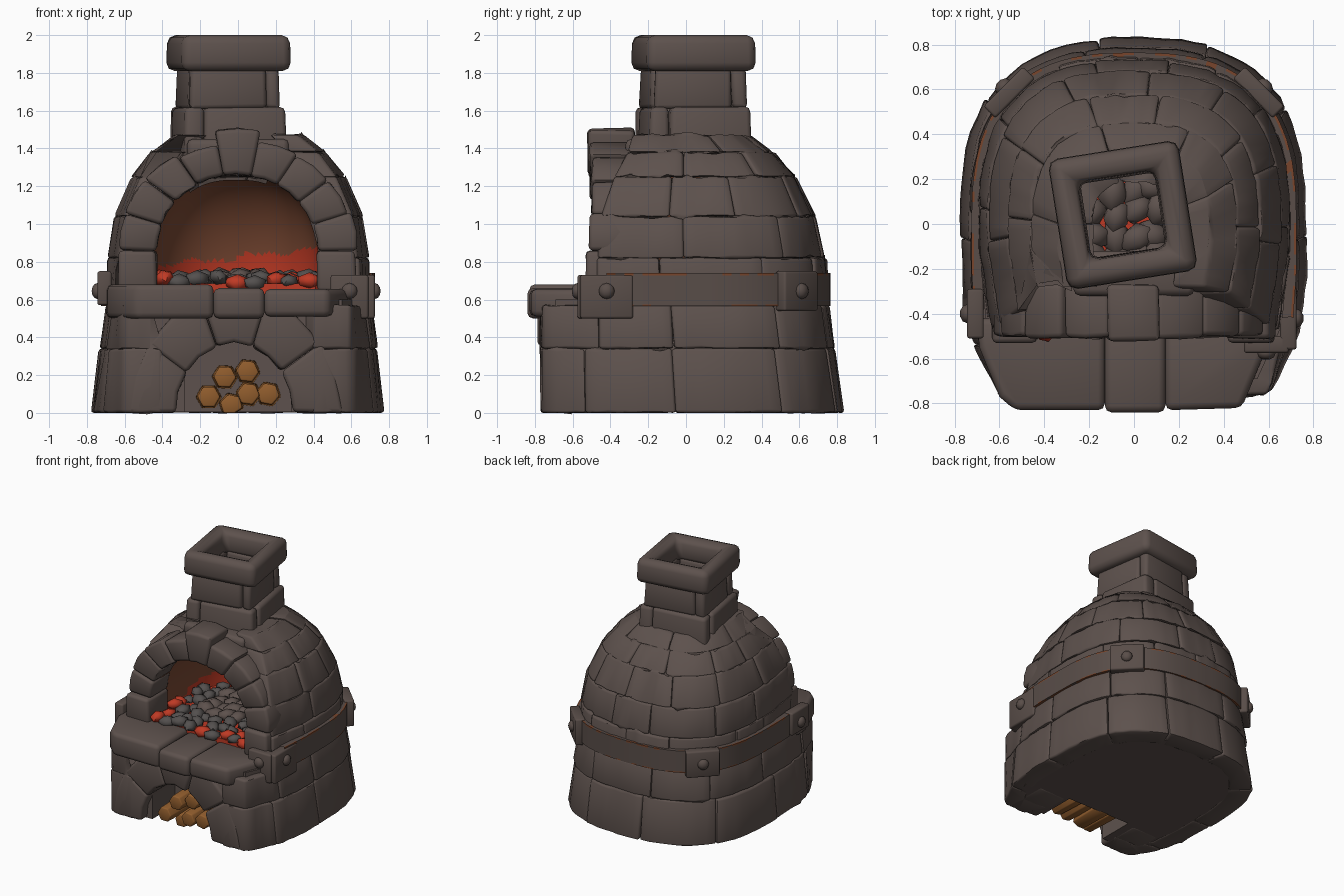
import bpy, bmesh, math, random
from mathutils import Matrix, Vector

random.seed(4)
if "Cube" in bpy.data.objects:
    bpy.data.objects.remove(bpy.data.objects["Cube"])


def material(name, rgb):
    m = bpy.data.materials.new(name)
    m.use_nodes = True
    m.diffuse_color = (*rgb, 1)
    m.node_tree.nodes["Principled BSDF"].inputs["Base Color"].default_value = (*rgb, 1)
    return m


STONE = material("warm grey stone", (0.11, 0.083, 0.074))
IRON = material("dark iron", (0.10, 0.075, 0.066))
RUST = material("rust", (0.19, 0.06, 0.025))
SOOT = material("baked brown", (0.19, 0.064, 0.032))
GLOW = material("ember red", (0.52, 0.042, 0.018))
COAL = material("coal grey", (0.088, 0.08, 0.077))
WOOD = material("log brown", (0.28, 0.108, 0.026))
smooth_objects = []


def finish(name, bm, mats, bevel=0.0):
    bmesh.ops.recalc_face_normals(bm, faces=bm.faces)
    if bevel:
        edges = [e for e in bm.edges if e.calc_face_angle(0) > 0.6]
        bmesh.ops.bevel(bm, geom=edges, offset=bevel, segments=2, profile=0.5,
                        affect='EDGES', clamp_overlap=True)
    me = bpy.data.meshes.new(name)
    bm.to_mesh(me)
    bm.free()
    for m in mats:
        me.materials.append(m)
    ob = bpy.data.objects.new(name, me)
    bpy.context.collection.objects.link(ob)
    smooth_objects.append(ob)


def prism(name, a, b, mat=STONE, bevel=0.03, jitter=0.0):
    """Solid between two matching loops of points."""
    bm = bmesh.new()

    def vert(p):
        v = Vector(p) + Vector([random.uniform(-jitter, jitter) for _ in range(3)])
        v.z = max(v.z, 0)
        return bm.verts.new(v)
    va, vb = [vert(p) for p in a], [vert(p) for p in b]
    bm.faces.new(va)
    bm.faces.new(vb)
    for i in range(len(va)):
        k = (i + 1) % len(va)
        bm.faces.new((va[i], va[k], vb[k], vb[i]))
    finish(name, bm, [mat], bevel)


def slab(name, poly, z0, z1, **kw):
    prism(name, [(x, y, z0) for x, y in poly], [(x, y, z1) for x, y in poly], **kw)


# Body outline: height, half width, depth of the rounded back, front of the dome
PROFILE = [(0, .77, .83, -.47), (.35, .73, .78, -.47), (.57, .70, .75, -.47), (.82, .69, .73, -.47),
           (1.05, .65, .68, -.45), (1.25, .56, .575, -.38), (1.38, .46, .455, -.31), (1.47, .34, .34, -.28)]


def size_at(z):
    for p, q in zip(PROFILE, PROFILE[1:]):
        if z <= q[0]:
            t = (z - p[0]) / (q[0] - p[0])
            return [a + (b - a) * t for a, b in zip(p[1:], q[1:])]
    return PROFILE[-1][1:]


def outline(w, b, front):
    """U-shaped plan from one front end, round the back, to the other."""
    half = [(w * c ** .75, b * s ** .75) for c, s in
            ((math.cos(i * math.pi / 24), math.sin(i * math.pi / 24)) for i in range(12))]
    half = front + half
    return half + [(0, b)] + [(-x, y) for x, y in reversed(half)]


def along(path, u):
    lengths = [math.dist(p, q) for p, q in zip(path, path[1:])]
    d = u * sum(lengths)
    for p, q, l in zip(path, path[1:], lengths):
        if d <= l:
            break
        d -= l
    t = min(d / l, 1)
    return p[0] + (q[0] - p[0]) * t, p[1] + (q[1] - p[1]) * t


def front_of(w, f, base):
    if base:
        return [(.40, -.77), (.60, -.76), (w - .03, -.48), (w, -.25)]
    return [(w * .92, f), (w, -.12)]


# Stone courses of the base and dome
LEVELS = [0, .34, .57, .82, 1.04, 1.25, 1.38, 1.47]
COUNTS = [9, 9, 8, 7, 8, 7, 5]
for c, n in enumerate(COUNTS):
    cuts = [0] + [(i + random.uniform(-.22, .22)) / n for i in range(1, n)] + [1]
    for i in range(n):
        grow = 1 + random.uniform(-.006, .014)
        loops = []
        for z in LEVELS[c:c + 2]:
            w, b, f = size_at(z)
            path = outline(w, b, front_of(w, f, c < 2))
            outer = [along(path, cuts[i] + (cuts[i + 1] - cuts[i]) * k / 8) for k in range(9)]
            inner = [(x * (1 - .16 / w), y * (1 - .16 / b) if y > 0 else max(y, -.6))
                     for x, y in reversed(outer)]
            loops.append([(x * grow, y * (grow if y > 0 else 1), z) for x, y in outer]
                         + [(x, y, z) for x, y in inner])
        prism(f"wall_stone_{c}_{i}", *loops, bevel=.015, jitter=.004)

# Solid base core with a wood niche, and a small deck before the chimney
core = outline(.69, .74, [(.28, -.4), (.28, -.69), (.55, -.69), (.66, -.45)])
slab("base_core", core, 0.004, .6, bevel=0)
slab("roof_deck", [(-.27, -.32), (.27, -.32), (.27, -.12), (-.27, -.12)], 1.34, 1.45)


# Arches of wedge stones
def arch(name, cx, cz, inner, outer, y0, y1, n, drop, key):
    def pt(r, a):
        return cx + r[0] * math.cos(a), cz + r[1] * math.sin(a)

    def stone(label, profile, dy=0):
        prism(label, [(x, y0 - dy, z) for x, z in profile],
              [(x, y1, z) for x, z in profile], bevel=.022, jitter=.006)
    for i in range(n):
        a0, a1 = math.pi * i / n, math.pi * (i + 1) / n
        mid = i == n // 2
        k = key if mid else random.uniform(-.01, .015)
        o = (outer[0] + k, outer[1] + k)
        stone(f"{name}_stone_{i}", [pt(inner, a0), pt(inner, (a0 + a1) / 2), pt(inner, a1),
              pt(o, a1), pt(o, (a0 + a1) / 2), pt(o, a0)], .02 if mid else random.uniform(0, .012))
    if drop:
        for s in (-1, 1):
            xs = cx + s * inner[0], cx + s * outer[0]
            stone(f"{name}_foot_{s}", [(xs[0], cz - drop), (xs[0], cz), (xs[1], cz),
                                       (xs[1] + s * .01, cz - drop)], .03)


arch("oven_arch", -.005, .86, (.425, .40), (.625, .575), -.50, -.27, 9, .22, .07)
arch("niche_arch", -.02, 0, (.31, .37), (.56, .62), -.765, -.41, 5, 0, 0)

# Hearth shelf
slab("shelf_left", [(-.70, -.42), (-.69, -.55), (-.60, -.77), (-.53, -.83), (-.13, -.83), (-.13, -.42)], .50, .68)
slab("shelf_middle", [(-.13, -.42), (-.13, -.84), (.14, -.84), (.14, -.42)], .50, .66)
slab("shelf_right", [(.14, -.42), (.14, -.83), (.48, -.82), (.58, -.58), (.60, -.42)], .51, .655)

# Oven lining: barrel vault closing to a round back, open under the chimney
bm = bmesh.new()
ROWS, COLS = 56, 96
grid = []
for r in range(ROWS):
    t = r / (ROWS - 1)
    y = -.40 + .5 * t / .4 if t < .4 else .1 + .45 * math.sin((t - .4) / .6 * math.pi / 2)
    s = 1 if t < .4 else max(math.cos((t - .4) / .6 * math.pi / 2), .01)
    grid.append([bm.verts.new((-.01 + .45 * s * math.copysign(abs(math.cos(a)) ** .8, math.cos(a)), y,
                               .62 + .65 * s * math.sin(a) ** .8))
                 for a in (math.pi * .999 * k / COLS for k in range(COLS + 1))])
for g, h in zip(grid, grid[1:]):
    for k in range(COLS):
        f = bm.faces.new((g[k], g[k + 1], h[k + 1], h[k]))
        c = f.calc_center_median()
        wave = .11 * c.x + .012 * math.sin(c.x * 19) + .008 * math.sin(c.x * 43)
        f.material_index = int(c.z < (.825 + wave if c.y > 0 else .70))
holes = [f for f in bm.faces if f.calc_center_median().z > 1
         and abs(f.calc_center_median().x + .05) < .2 and abs(f.calc_center_median().y - .04) < .2]
bmesh.ops.delete(bm, geom=holes, context='FACES')
finish("oven_lining", bm, [SOOT, GLOW])

# Ember bed, coals, and the paler ash-covered stones below the flue
slab("ember_bed", [(-.43, -.46), (.41, -.46), (.43, .2), (.25, .48), (-.25, .48), (-.43, .2)],
     .58, .685, mat=GLOW, bevel=0)
heaps = [("coals", COAL, bmesh.new()), ("embers", GLOW, bmesh.new()), ("ash_stones", STONE, bmesh.new())]
for ix in range(9):
    for iy in range(10):
        x, y = -.39 + ix * .097 + random.uniform(-.025, .025), -.44 + iy * .098 + random.uniform(-.025, .025)
        if y > .1 and math.hypot(x, y - .1) > .4:
            continue
        in_flue = abs(x + .05) < .22 and abs(y - .04) < .25
        r = random.uniform(.066, .078) if in_flue else random.uniform(.046, .064)
        m = (Matrix.Translation((x, y, random.uniform(.685, .72)))
             @ Matrix.Rotation(random.uniform(0, 6), 4, 'Z') @ Matrix.Rotation(random.uniform(-.4, .4), 4, 'X')
             @ Matrix.Diagonal((r * 1.2, r * .95, r * .75, 1)))
        kind = 2 if in_flue else int(random.random() < .24)
        bmesh.ops.create_icosphere(heaps[kind][2], subdivisions=1, radius=1, matrix=m)
for name, mat, bm in heaps:
    finish(name, bm, [mat])

# Firewood: tapered logs lying front to back
for i, (x, z) in enumerate([(-.155, .085), (-.07, .19), (.05, .22), (.055, .10), (.16, .10), (-.035, .04)]):
    def ring(r):
        return [(x + r * math.cos(k * math.tau / 6 + i), z + r * math.sin(k * math.tau / 6 + i))
                for k in range(6)]
    prism(f"log_{i}", [(px, -.72 + .025 * (i % 3), pz) for px, pz in ring(.06)],
          [(px, -.39, pz) for px, pz in ring(.07)], mat=WOOD, bevel=.008)

# Chimney: two courses of overlapping blocks and a rounded cap, slightly turned
TURN = Matrix.Translation((-.05, .04, 0)) @ Matrix.Rotation(math.radians(9), 4, 'Z')
for c, (z0, z1, h) in enumerate([(1.25, 1.62, .275), (1.61, 1.84, .245)]):
    for q in range(4):
        spin = TURN @ Matrix.Rotation(q * math.pi / 2, 4, 'Z')
        t = h - .17
        g = h + random.uniform(-.004, .012)
        e = h - t if c else h
        s = -h if c else -h + t
        poly = [(s, -g), (e, -g), (e, -.17), (s, -.17)]
        prism(f"chimney_stone_{c}_{q}", [spin @ Vector((x, y, z0)) for x, y in poly],
              [spin @ Vector((x * .97, y * .97 if y < -.17 else y, z1)) for x, y in poly],
              bevel=.025, jitter=.006)
bm = bmesh.new()
rings = [[bm.verts.new(TURN @ Vector((h * sx, h * sy, z))) for sx, sy in ((-1, -1), (1, -1), (1, 1), (-1, 1))]
         for h, z in ((.295, 1.81), (.29, 2.0), (.18, 2.0), (.17, 1.81))]
for a, b in zip(rings, rings[1:] + rings[:1]):
    for k in range(4):
        bm.faces.new((a[k], a[(k + 1) % 4], b[(k + 1) % 4], b[k]))
finish("chimney_cap", bm, [STONE], .045)

# Iron band with rust along its edges
bm = bmesh.new()
path = outline(.725, .765, [(.71, -.42), (.725, -.2)])
inset = outline(.68, .72, [(.66, -.42), (.68, -.2)])
N = 70
cols = []
for i in range(N + 1):
    (x, y), (u, v) = along(path, i / N), along(inset, i / N)
    cols.append([bm.verts.new(p) for p in ((u, v, .565), (x, y, .565), (x, y, .574), (x, y, .728),
                                           (x, y, .74), (x * .985, y * .985, .74), (u, v, .74))])
RUST_ODDS = [.75, .4, 0, .45, .65, .06]
for a, b in zip(cols, cols[1:]):
    for k, odds in enumerate(RUST_ODDS):
        f = bm.faces.new((a[k], a[k + 1], b[k + 1], b[k]))
        f.material_index = int(random.random() < odds)
finish("iron_band", bm, [IRON, RUST])

# Iron plates with rivets: place, facing angle, length, bottom, top
PLATES = [(.70, -.42, 0, .28, .50, .73), (-.72, -.40, 180, .22, .57, .75), (.565, .595, 45, .25, .54, .75),
          (-.565, .595, 135, .25, .54, .75), (.59, -.55, -90, .20, .50, .73)]
for i, (x, y, deg, l, z0, z1) in enumerate(PLATES):
    m = Matrix.Translation((x, y, 0)) @ Matrix.Rotation(math.radians(deg), 4, 'Z')
    poly = [(-.05, -l / 2), (.025, -l / 2), (.025, l / 2), (-.05, l / 2)]
    prism(f"iron_plate_{i}", *[[m @ Vector((a, b, z)) for a, b in poly] for z in (z0, z1)],
          mat=IRON, bevel=.012)
    bm = bmesh.new()
    bmesh.ops.create_uvsphere(bm, u_segments=10, v_segments=6, radius=.042,
                              matrix=m @ Matrix.Translation((.025, 0, .645)) @ Matrix.Diagonal((.75, 1, 1, 1)))
    finish(f"rivet_{i}", bm, [IRON])

bpy.ops.object.select_all(action='DESELECT')
for ob in smooth_objects:
    ob.select_set(True)
bpy.context.view_layer.objects.active = smooth_objects[0]
bpy.ops.object.shade_smooth_by_angle(angle=math.radians(50))
